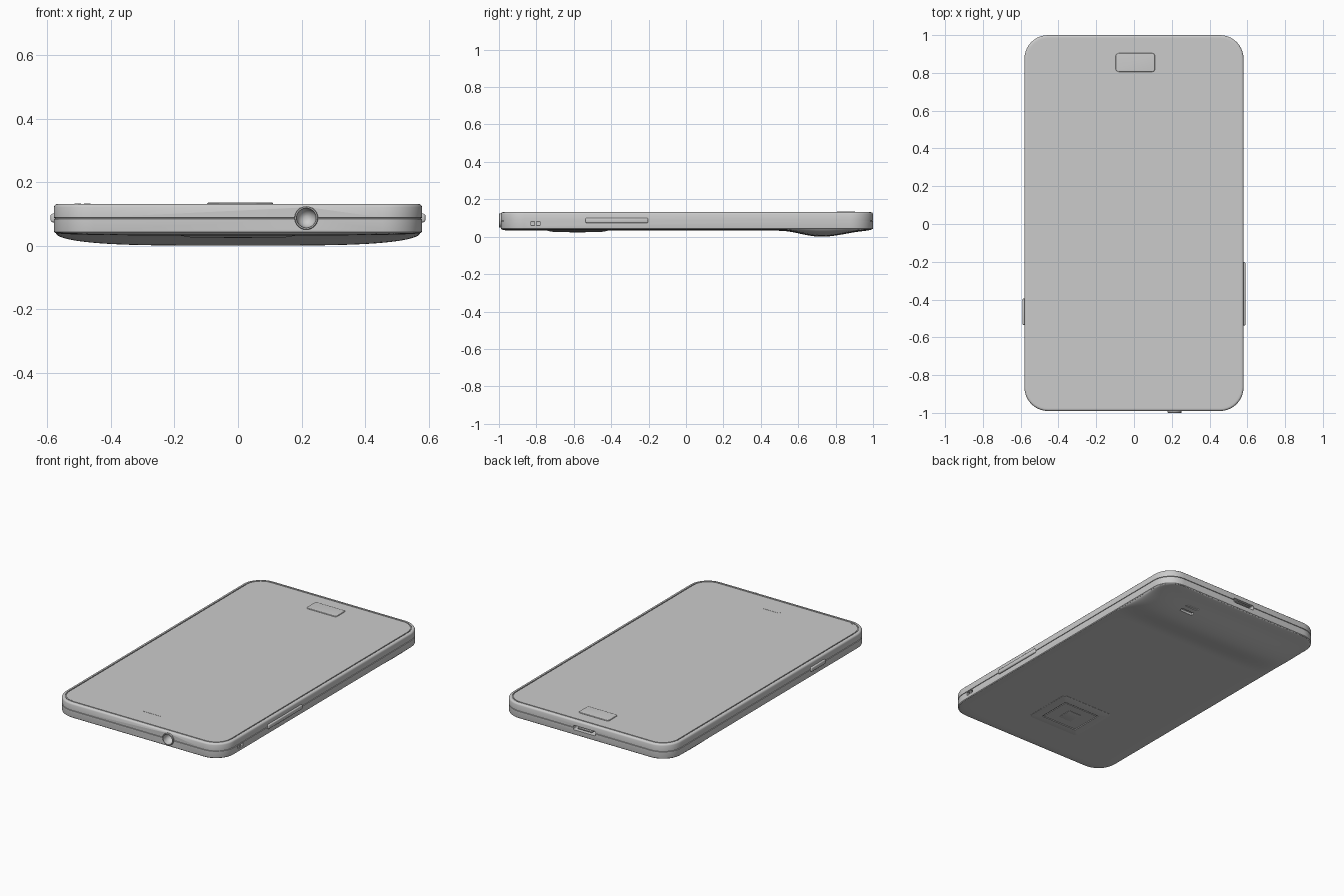
import bpy, bmesh, math
from mathutils import Matrix

if "Cube" in bpy.data.objects:
    bpy.data.objects.remove(bpy.data.objects["Cube"])

HX, HY, CY, R = 0.58, 0.995, 0.005, 0.125   # body half sizes, y centre, corner radius


def outline(hx, hy, r, n=10):
    """Rounded rectangle as a list of (x, y)."""
    pts = []
    for k, (sx, sy) in enumerate([(1, 1), (-1, 1), (-1, -1), (1, -1)]):
        for i in range(n + 1):
            a = math.pi / 2 * (k + i / n)
            pts.append((sx * (hx - r) + r * math.cos(a), sy * (hy - r) + r * math.sin(a)))
    return pts


def finish(name, bm, angle=35, smooth=True):
    bmesh.ops.recalc_face_normals(bm, faces=bm.faces)
    me = bpy.data.meshes.new(name)
    bm.to_mesh(me)
    bm.free()
    ob = bpy.data.objects.new(name, me)
    bpy.context.collection.objects.link(ob)
    if smooth:
        shade(ob, angle)
    return ob


def select(ob):
    bpy.ops.object.select_all(action='DESELECT')
    ob.select_set(True)
    bpy.context.view_layer.objects.active = ob


def shade(ob, angle=35):
    select(ob)
    bpy.ops.object.shade_smooth_by_angle(angle=math.radians(angle))


def skin(bm, rings):
    """Bridge closed vertex rings and cap both ends."""
    for a, b in zip(rings, rings[1:]):
        for i in range(len(a)):
            j = (i + 1) % len(a)
            bm.faces.new((a[i], a[j], b[j], b[i]))
    bm.faces.new(rings[0])
    bm.faces.new(rings[-1])


def slab(name, hx, hy, r, steps, cx=0, cy=0, smooth=True):
    """Rounded slab lofted through (inset, z) steps."""
    bm = bmesh.new()
    rings = [[bm.verts.new((cx + x, cy + y, z)) for x, y in
              outline(hx - d, hy - d, max(r - d, 0.002))] for d, z in steps]
    skin(bm, rings)
    return finish(name, bm, smooth=smooth)


def box(name, center, size, bevel=0.0, smooth=True):
    bm = bmesh.new()
    bmesh.ops.create_cube(bm, size=1, matrix=Matrix.Translation(center) @ Matrix.Diagonal((*size, 1)))
    if bevel:
        bmesh.ops.bevel(bm, geom=bm.edges[:], offset=bevel, segments=3, profile=0.5, affect='EDGES')
    return finish(name, bm, smooth=smooth)


def lathe_y(name, profile, x, z, n=40, smooth=True):
    """Revolve (radius, y) points about an axis along y."""
    bm = bmesh.new()
    rings = [[bm.verts.new((x + r * math.cos(2 * math.pi * i / n), y,
                            z + r * math.sin(2 * math.pi * i / n))) for i in range(n)]
             for r, y in profile]
    skin(bm, rings)
    return finish(name, bm, smooth=smooth)


def cut(ob, cutters):
    for c in cutters:
        c.hide_render = True
        m = ob.modifiers.new("cut", 'BOOLEAN')
        m.operation, m.object, m.solver = 'DIFFERENCE', c, 'EXACT'
        select(ob)
        bpy.ops.object.modifier_apply(modifier=m.name)
        bpy.data.objects.remove(c)
    shade(ob)


# Frame with side seam, rounded top edge and groove around the screen
body = slab("body_frame", HX, HY, R, [
    (0.006, 0.039), (0.001, 0.043), (0, 0.047), (0, 0.084), (0.004, 0.085), (0.004, 0.087),
    (0, 0.088), (0, 0.121), (0.002, 0.126), (0.006, 0.13), (0.011, 0.131), (0.019, 0.131),
    (0.019, 0.126), (0.025, 0.126), (0.025, 0.131)], cy=CY, smooth=False)
JX, JZ = 0.215, 0.087
cut(body, [
    box("port_cutter", (0, 1.0, 0.085), (0.15, 0.07, 0.028), 0.006, False),
    box("strap_cutter", (HX, -0.805, 0.071), (0.05, 0.05, 0.022), 0.003, False),
    lathe_y("jack_cutter", [(0.036, -1.05), (0.036, -0.93)], JX, JZ, smooth=False)])

# Port tongue and strap bar
box("port_tongue", (0, 0.98, 0.086), (0.1, 0.034, 0.008), 0.002)
box("strap_bar", (0.572, -0.805, 0.071), (0.01, 0.012, 0.024), 0.002)

# Headphone jack: raised rim with a rounded socket
cup = [(0.03 * math.cos(a), -0.985 + 0.035 * math.sin(a))
       for a in [math.pi / 2 * i / 8 for i in range(8)]]
lathe_y("headphone_jack", [(0.037, -0.94), (0.037, -0.998), (0.035, -1.0), (0.031, -1.0)] + cup, JX, JZ)

# Back cover: grid over the outline, with a full-width hump near the far end
bx, by, br, bz = HX - 0.006, HY - 0.006, R - 0.006, 0.04


def half_width(y):
    d = max(0, abs(y) - (by - br))
    return bx - br + math.sqrt(max(0, br * br - d * d))


def depth(y):
    edge = min(1, (by - abs(y)) / 0.06)
    base = 0.008 * math.sqrt(max(0, edge * (2 - edge)))
    y += CY
    if y < 0.5:
        return base
    if y < 0.72:
        u = (y - 0.5) / 0.22
        return base + 0.032 * u * u * (3 - 2 * u)
    return base + 0.032 * (0.5 + 0.5 * math.cos(math.pi * (y - 0.72) / (by + CY - 0.72)))


ends = [by - br + br * math.sin(math.pi / 2 * i / 12) for i in range(13)]
ys = [-y for y in reversed(ends)] + [-0.5, 0, 0.4] + [0.49 + 0.025 * i for i in range(15)] + ends
bm = bmesh.new()
N = 40
rows = []
for y in ys:
    w, d = half_width(y), depth(y)
    ts = [math.sin(math.pi * (i / N - 0.5)) for i in range(N + 1)]
    rows.append([bm.verts.new((w * t, y + CY, bz - d * math.sqrt(max(0, 1 - t ** 4)))) for t in ts])
for a, b in zip(rows, rows[1:]):
    for i in range(N):
        bm.faces.new((a[i], a[i + 1], b[i + 1], b[i]))
bm.faces.new(rows[0] + [r[-1] for r in rows[1:-1]] + rows[-1][::-1] + [r[0] for r in rows[-2:0:-1]])
back = finish("back_cover", bm, smooth=False)
# Two speaker slots in the hump
cut(back, [box("slot_cutter", (0.28, y, 0.005), (0.09, 0.022, 0.034), 0.004, False)
           for y in (0.815, 0.865)])

# Camera: sloped pad, grooved square window and lens plate
slab("camera_pad", 0.18, 0.16, 0.02, [
    (0, 0.036), (0, 0.031), (0.03, 0.026), (0.055, 0.026), (0.055, 0.031), (0.062, 0.031),
    (0.062, 0.027)], cy=-0.58)
slab("camera_lens", 0.045, 0.045, 0.008, [(0, 0.03), (0, 0.025), (0.004, 0.0235)], cy=-0.58)

# Home button on the front glass
slab("home_button", 0.104, 0.049, 0.014, [(0, 0.129), (0, 0.133), (0.002, 0.135), (0.006, 0.1355)],
     cx=0.007, cy=0.855)
# Earpiece and sensors, almost flush
slab("earpiece", 0.06, 0.008, 0.007, [(0, 0.13), (0, 0.132)], cy=-0.84)
for i, x in enumerate((-0.505, -0.475)):
    slab(f"sensor_{i + 1}", 0.01, 0.004, 0.003, [(0, 0.13), (0, 0.132)], cx=x, cy=-0.955)

# Side keys
box("volume_key", (0.575, -0.37, 0.087), (0.03, 0.335, 0.027), 0.006)
box("power_key", (-0.575, -0.465, 0.087), (0.03, 0.14, 0.027), 0.006)
